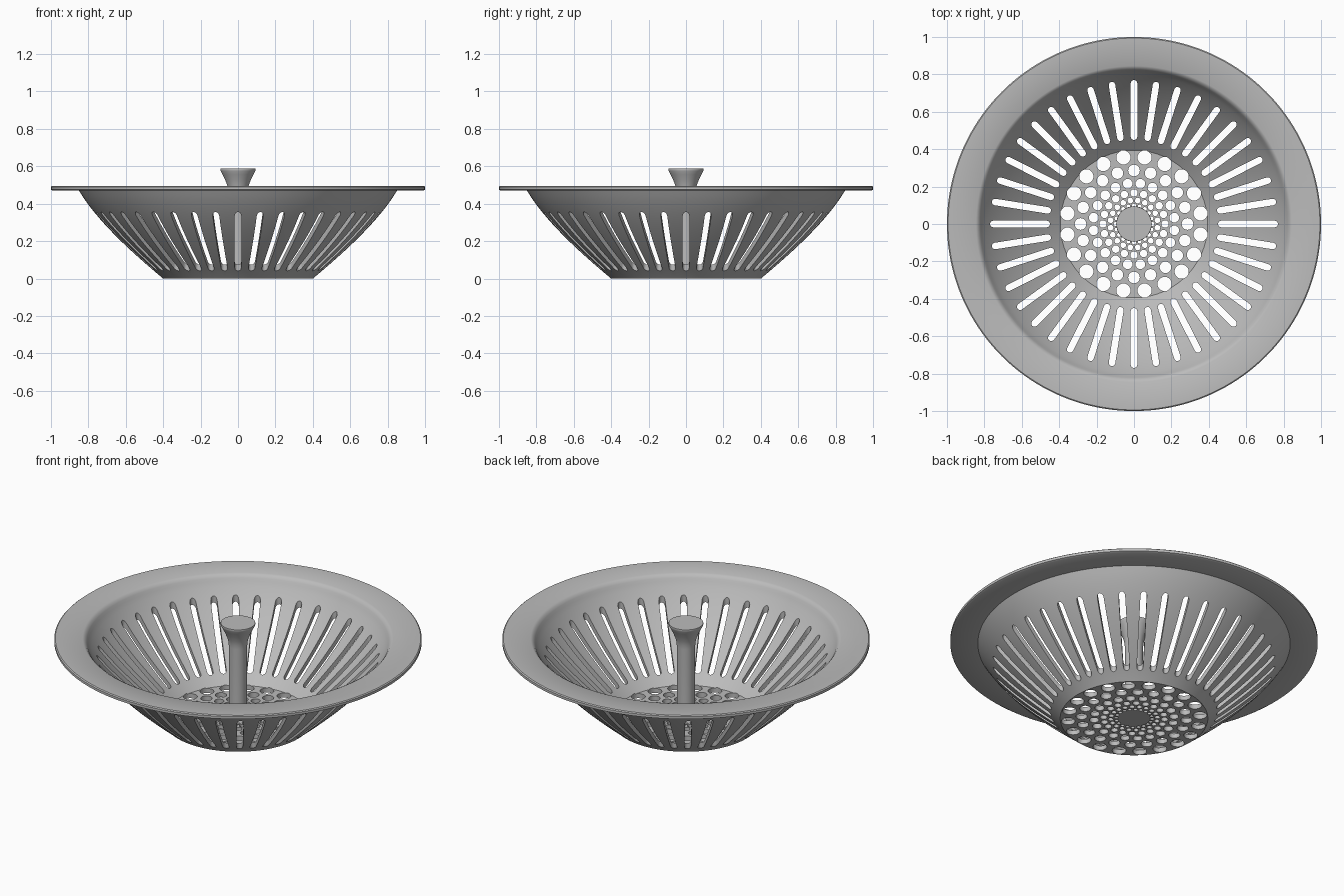
import bpy, bmesh
from math import cos, sin, pi, radians, hypot

cube = bpy.data.objects.get("Cube")
if cube:
    bpy.data.objects.remove(cube, do_unlink=True)

steel = bpy.data.materials.new("grey metal")
steel.use_nodes = True
grey = (0.5, 0.5, 0.5, 1)
steel.diffuse_color = grey
steel.node_tree.nodes["Principled BSDF"].inputs["Base Color"].default_value = grey


def make_object(name, bm):
    bmesh.ops.recalc_face_normals(bm, faces=bm.faces)
    mesh = bpy.data.meshes.new(name)
    bm.to_mesh(mesh)
    bm.free()
    mesh.materials.append(steel)
    obj = bpy.data.objects.new(name, mesh)
    bpy.context.collection.objects.link(obj)
    return obj


def lathe(name, profile, n):
    """Revolve a profile of (radius, height) and cap both ends."""
    bm = bmesh.new()
    rings = [[bm.verts.new((r * cos(2 * pi * i / n), r * sin(2 * pi * i / n), z))
              for i in range(n)] for r, z in profile]
    for a, b in zip(rings, rings[1:]):
        for i in range(n):
            j = (i + 1) % n
            bm.faces.new((a[i], a[j], b[j], b[i]))
    bm.faces.new(rings[0][::-1])
    bm.faces.new(rings[-1])
    return make_object(name, bm)


def prism(bm, outline, low, high):
    """Upright solid from a flat outline."""
    bottom = [bm.verts.new((x, y, low)) for x, y in outline]
    top = [bm.verts.new((x, y, high)) for x, y in outline]
    bm.faces.new(bottom[::-1])
    bm.faces.new(top)
    for i in range(len(outline)):
        j = (i + 1) % len(outline)
        bm.faces.new((bottom[i], bottom[j], top[j], top[i]))


def wall(t, inset=0.0):
    """Point on the curved bowl wall, moved inward by inset."""
    r = 0.41 + 0.66 * t - 0.22 * t * t
    z = 0.008 + 0.546 * t - 0.084 * t * t
    dr, dz = 0.66 - 0.44 * t, 0.546 - 0.168 * t
    k = inset / hypot(dr, dz)
    return r - dz * k, z + dr * k


def finish(obj):
    bpy.ops.object.select_all(action='DESELECT')
    obj.select_set(True)
    bpy.context.view_layer.objects.active = obj
    for mod in list(obj.modifiers):
        bpy.ops.object.modifier_apply(modifier=mod.name)
    bpy.ops.object.shade_smooth_by_angle(angle=radians(30))


# Bowl with floor, curved wall and flat rim
steps = 14
outer = [wall(i / steps) for i in range(steps + 1)]
inner = [wall(0.94 * i / steps, 0.025) for i in range(steps, -1, -1)]
rim = [(0.99, 0.47), (1, 0.475), (1, 0.49), (0.994, 0.495),
       (0.845, 0.495), (0.832, 0.488), (0.822, 0.475)]
bowl = lathe("strainer_bowl", [(0.402, 0)] + outer + rim + inner, 160)

# Wall slots: upright capsules pointing outward
bm = bmesh.new()
half = 0.0175
arc = [pi * i / 10 - pi / 2 for i in range(11)]
capsule = [(0.752 + half * cos(a), half * sin(a)) for a in arc]
capsule += [(0.467 - half * cos(a), -half * sin(a)) for a in arc]
for k in range(40):
    c, s = cos(2 * pi * k / 40), sin(2 * pi * k / 40)
    prism(bm, [(x * c - y * s, x * s + y * c) for x, y in capsule], -0.1, 0.45)

# Floor holes: staggered rings that shrink toward the middle
rings = [(0.36, 0.038), (0.286, 0.031), (0.218, 0.026),
         (0.166, 0.02), (0.127, 0.015), (0.098, 0.011)]
for row, (dist, rad) in enumerate(rings):
    for k in range(20):
        a = 2 * pi * (k + 0.5 * (row % 2 == 1)) / 20 + pi / 20
        prism(bm, [(dist * cos(a) + rad * cos(pi * i / 10),
                    dist * sin(a) + rad * sin(pi * i / 10)) for i in range(20)],
              -0.1, 0.15)
cutter = make_object("hole_cutter", bm)
cutter.hide_render = True

cut = bowl.modifiers.new("holes", 'BOOLEAN')
cut.operation = 'DIFFERENCE'
cut.solver = 'EXACT'
cut.object = cutter
finish(bowl)
bpy.data.objects.remove(cutter, do_unlink=True)

# Central stem flaring into a flat-topped knob
knob = lathe("stem_and_knob", [
    (0.05, 0.015), (0.05, 0.45), (0.052, 0.475), (0.058, 0.5), (0.07, 0.53),
    (0.083, 0.556), (0.093, 0.575), (0.095, 0.582), (0.094, 0.588)], 48)
finish(knob)
